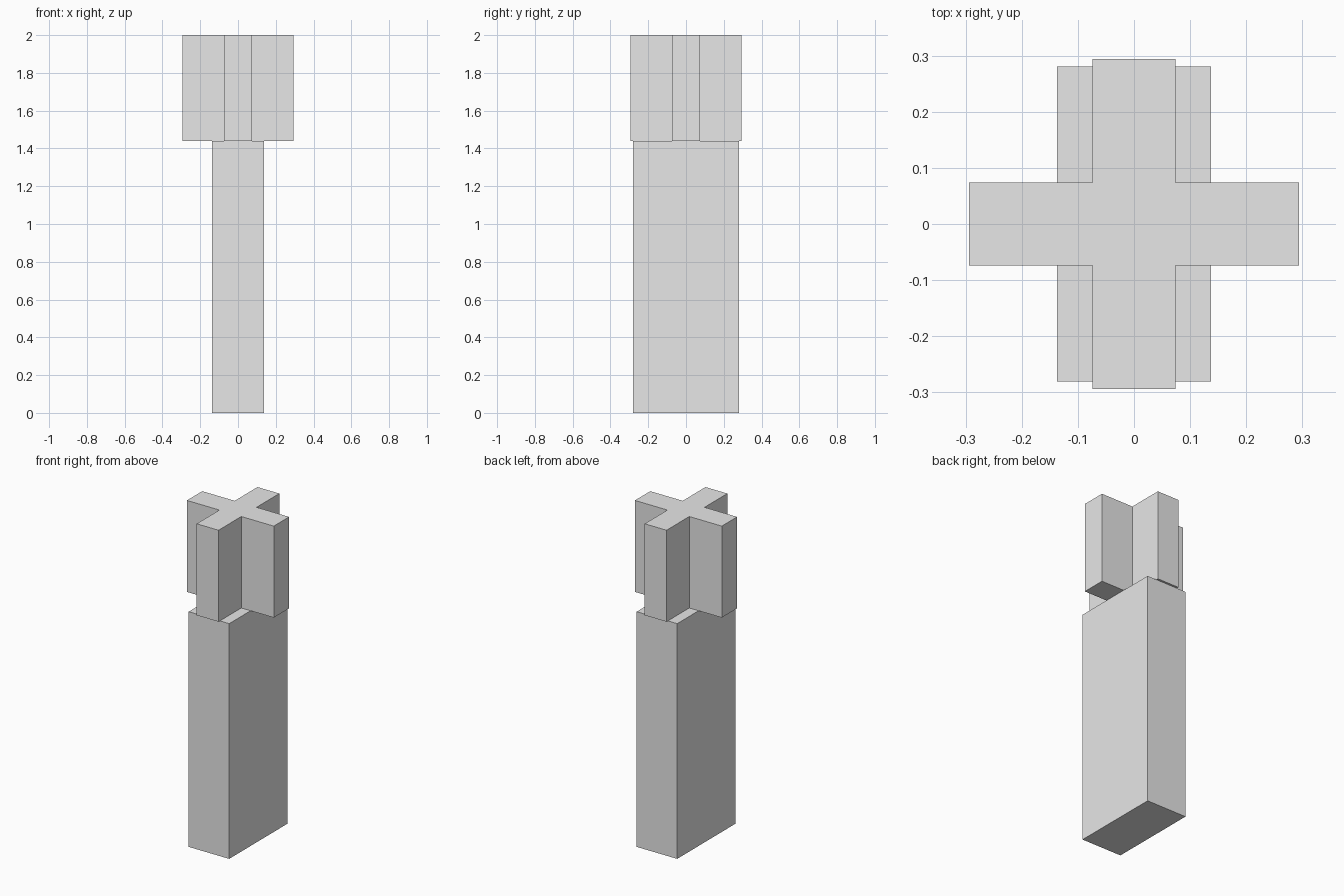
import bpy
import bmesh

cube = bpy.data.objects.get("Cube")
if cube:
    bpy.data.objects.remove(cube, do_unlink=True)

grey = bpy.data.materials.new("light_grey")
grey.use_nodes = True
grey.diffuse_color = (0.8, 0.8, 0.8, 1)
grey.node_tree.nodes["Principled BSDF"].inputs["Base Color"].default_value = grey.diffuse_color


def prism(name, outline, bottom, top):
    """Extrude a flat outline upwards into a closed solid."""
    bm = bmesh.new()
    base = bm.faces.new([bm.verts.new((x, y, bottom)) for x, y in outline])
    result = bmesh.ops.extrude_face_region(bm, geom=[base], use_keep_orig=True)
    raised = [v for v in result["geom"] if isinstance(v, bmesh.types.BMVert)]
    bmesh.ops.translate(bm, verts=raised, vec=(0, 0, top - bottom))
    bmesh.ops.recalc_face_normals(bm, faces=bm.faces)
    mesh = bpy.data.meshes.new(name)
    bm.to_mesh(mesh)
    bm.free()
    mesh.materials.append(grey)
    obj = bpy.data.objects.new(name, mesh)
    bpy.context.collection.objects.link(obj)
    return obj


JOINT = 1.44

# Rectangular post
w, d = 0.137, 0.281
prism("post", [(-w, -d), (w, -d), (w, d), (-w, d)], 0, JOINT)

# Cross-shaped head: one quarter of the outline, turned four times
reach, half = 0.294, 0.074
cross = []
x_axis, y_axis = (1, 0), (0, 1)
for _ in range(4):
    for a, b in ((reach, -half), (reach, half), (half, half)):
        cross.append((a * x_axis[0] + b * y_axis[0], a * x_axis[1] + b * y_axis[1]))
    x_axis, y_axis = y_axis, (-x_axis[0], -x_axis[1])
prism("cross_head", cross, JOINT, 2)
